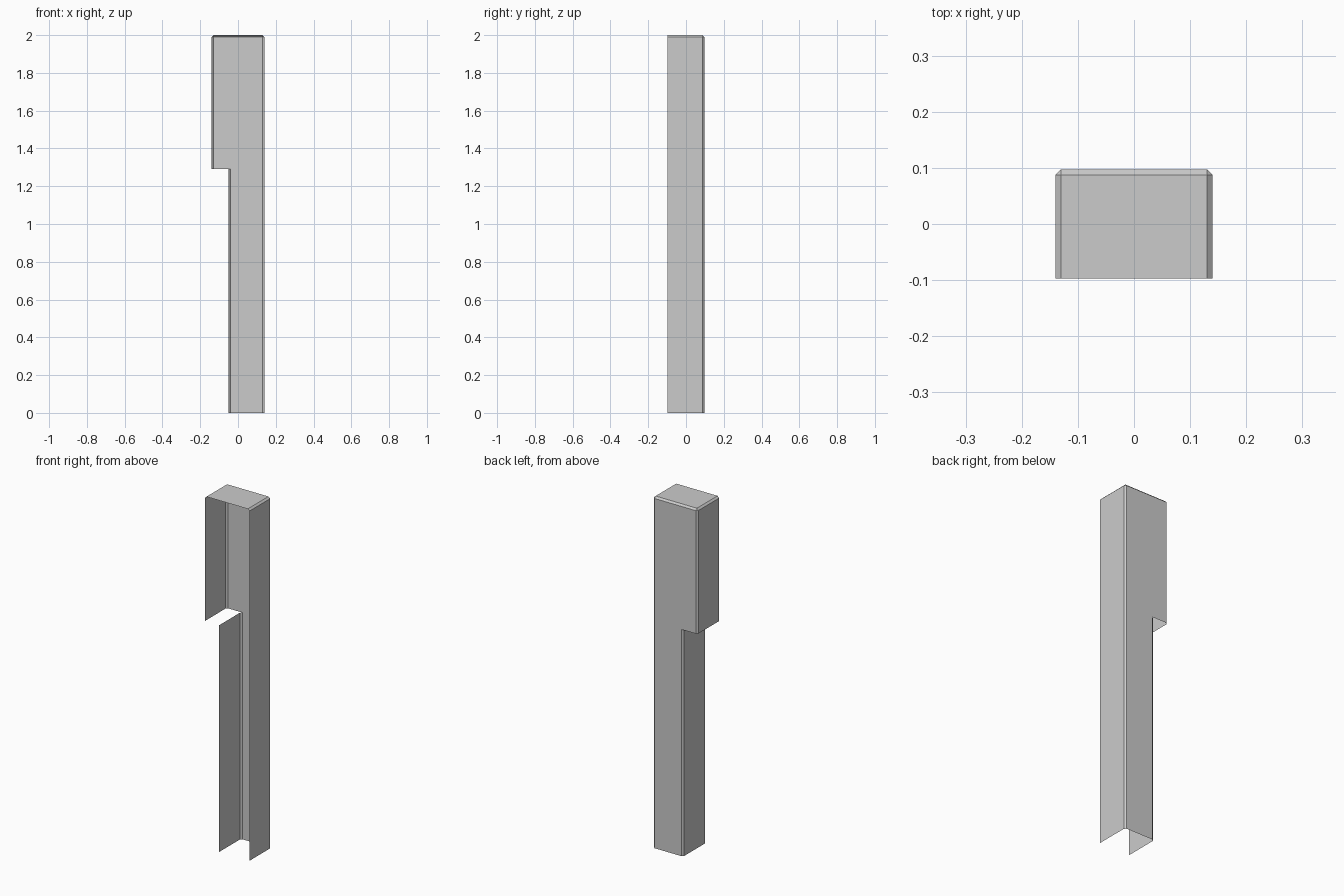
import bpy, bmesh, math
from mathutils import Matrix, Vector

if "Cube" in bpy.data.objects:
    bpy.data.objects.remove(bpy.data.objects["Cube"], do_unlink=True)

RIGHT, LEFT, NOTCH = -0.14, 0.14, -0.05
STEP, TOP, DEPTH, CHAMFER = 1.29, 2.0, 0.0975, 0.01

grey = bpy.data.materials.new("light_grey")
grey.use_nodes = True
colour = (0.6, 0.6, 0.6, 1)
grey.diffuse_color = colour
grey.node_tree.nodes["Principled BSDF"].inputs["Base Color"].default_value = colour


def add_channel(bm, x0, x1, z0, z1, capped):
    """Thin channel, open at the front and bottom, with chamfered corners."""
    part = bmesh.new()
    size = Matrix.Diagonal((x1 - x0, 2 * DEPTH, z1 - z0, 1))
    centre = Matrix.Translation(((x0 + x1) / 2, 0, (z0 + z1) / 2))
    bmesh.ops.create_cube(part, size=1, matrix=centre @ size)
    part.normal_update()
    opened = [f for f in part.faces if f.normal.y < -0.5 or f.normal.z < -0.5
              or (f.normal.z > 0.5 and not capped)]
    bmesh.ops.delete(part, geom=opened, context='FACES')
    corners = [e for e in part.edges if len(e.link_faces) == 2]
    bmesh.ops.bevel(part, geom=corners, offset=CHAMFER, offset_type='OFFSET',
                    segments=1, profile=0.5, affect='EDGES')
    # Cut beside the notch so both channels share their corner points
    bmesh.ops.bisect_plane(part, geom=part.verts[:] + part.edges[:] + part.faces[:],
                           plane_co=Vector((NOTCH + CHAMFER, 0, 0)),
                           plane_no=Vector((1, 0, 0)), dist=0.0001)
    mesh = bpy.data.meshes.new("channel_piece")
    part.to_mesh(mesh)
    part.free()
    bm.from_mesh(mesh)
    bpy.data.meshes.remove(mesh)


# Wide upper channel and narrow lower channel, welded into one shell
bm = bmesh.new()
add_channel(bm, RIGHT, LEFT, STEP, TOP, True)
add_channel(bm, NOTCH, LEFT, 0, STEP, False)
bmesh.ops.remove_doubles(bm, verts=bm.verts[:], dist=0.0005)
bmesh.ops.dissolve_limit(bm, angle_limit=math.radians(1), verts=bm.verts[:], edges=bm.edges[:])
mesh = bpy.data.meshes.new("stepped_cover")
bm.to_mesh(mesh)
bm.free()
mesh.materials.append(grey)
cover = bpy.data.objects.new("stepped_cover", mesh)
bpy.context.collection.objects.link(cover)
